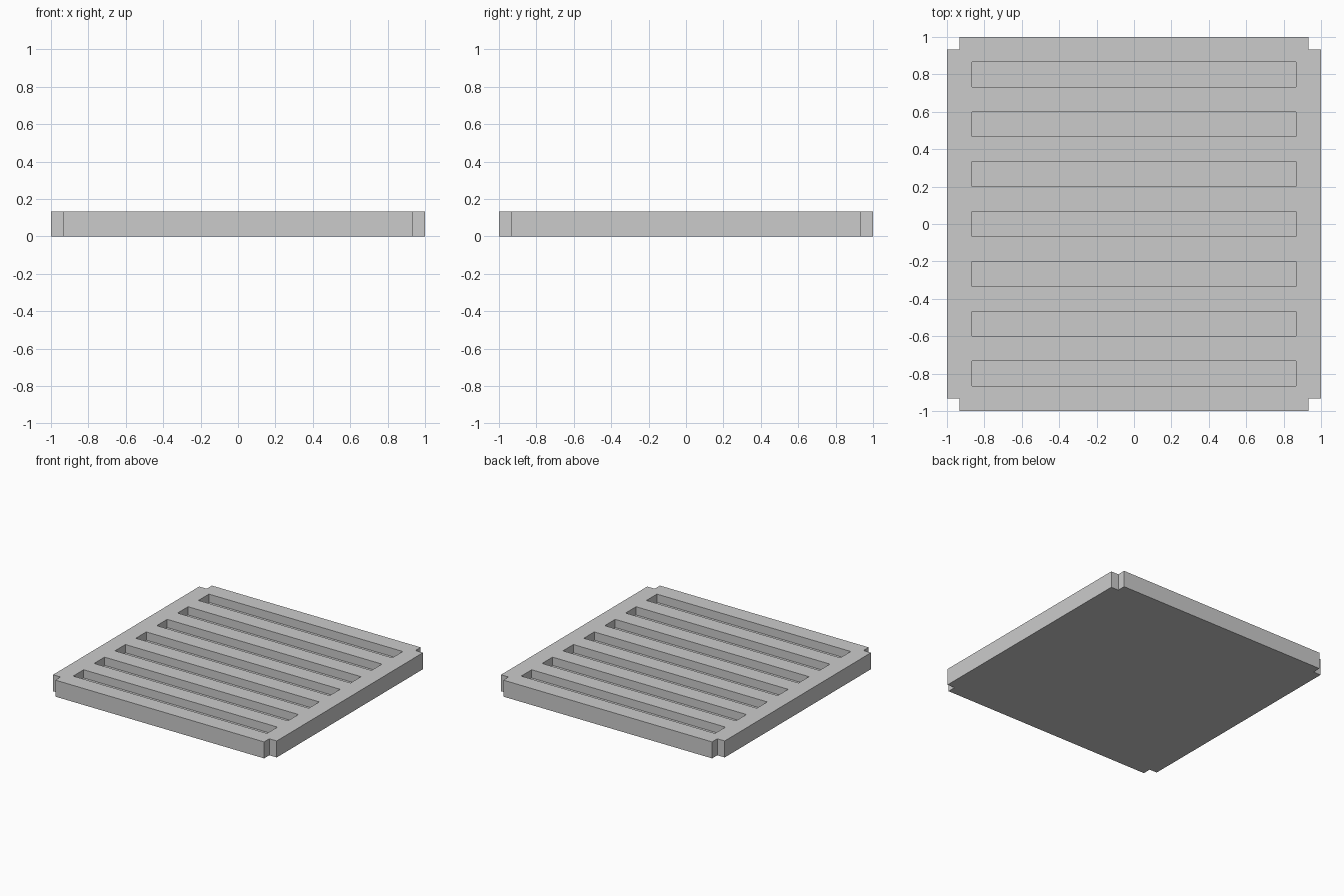
import bpy, bmesh
from mathutils import Matrix

if "Cube" in bpy.data.objects:
    bpy.data.objects.remove(bpy.data.objects["Cube"])

U = 2 / 15           # module: thickness, slot width and rib width
H = U / 2            # half module: corner notch size and slot depth


def mesh_object(name, bm):
    bmesh.ops.recalc_face_normals(bm, faces=bm.faces[:])
    mesh = bpy.data.meshes.new(name)
    bm.to_mesh(mesh)
    bm.free()
    obj = bpy.data.objects.new(name, mesh)
    bpy.context.collection.objects.link(obj)
    return obj


def add_box(bm, size, centre):
    bmesh.ops.create_cube(bm, size=1, matrix=Matrix.Translation(centre) @ Matrix.Diagonal((*size, 1)))


# Plate: square outline with a notch at every corner, extruded upward
bm = bmesh.new()
outline = []
quarter = [(1, 1 - H), (1 - H, 1 - H), (1 - H, 1)]
for turn in range(4):
    outline += quarter
    quarter = [(-y, x) for x, y in quarter]
base = bm.faces.new([bm.verts.new((x, y, 0)) for x, y in outline])
top = bmesh.ops.extrude_face_region(bm, geom=[base], use_keep_orig=True)
top_verts = [g for g in top["geom"] if isinstance(g, bmesh.types.BMVert)]
bmesh.ops.translate(bm, verts=top_verts, vec=(0, 0, U))
plate = mesh_object("slotted_plate", bm)

# Seven blind slots, open at the top
bm = bmesh.new()
for i in range(-3, 4):
    add_box(bm, (2 - 2 * U, U, 2 * H), (0, i * 2 * U, U))
cutter = mesh_object("slot_cutter", bm)
cutter.hide_render = True
cutter.display_type = 'WIRE'

cut = plate.modifiers.new("slots", 'BOOLEAN')
cut.operation = 'DIFFERENCE'
cut.solver = 'EXACT'
cut.object = cutter
